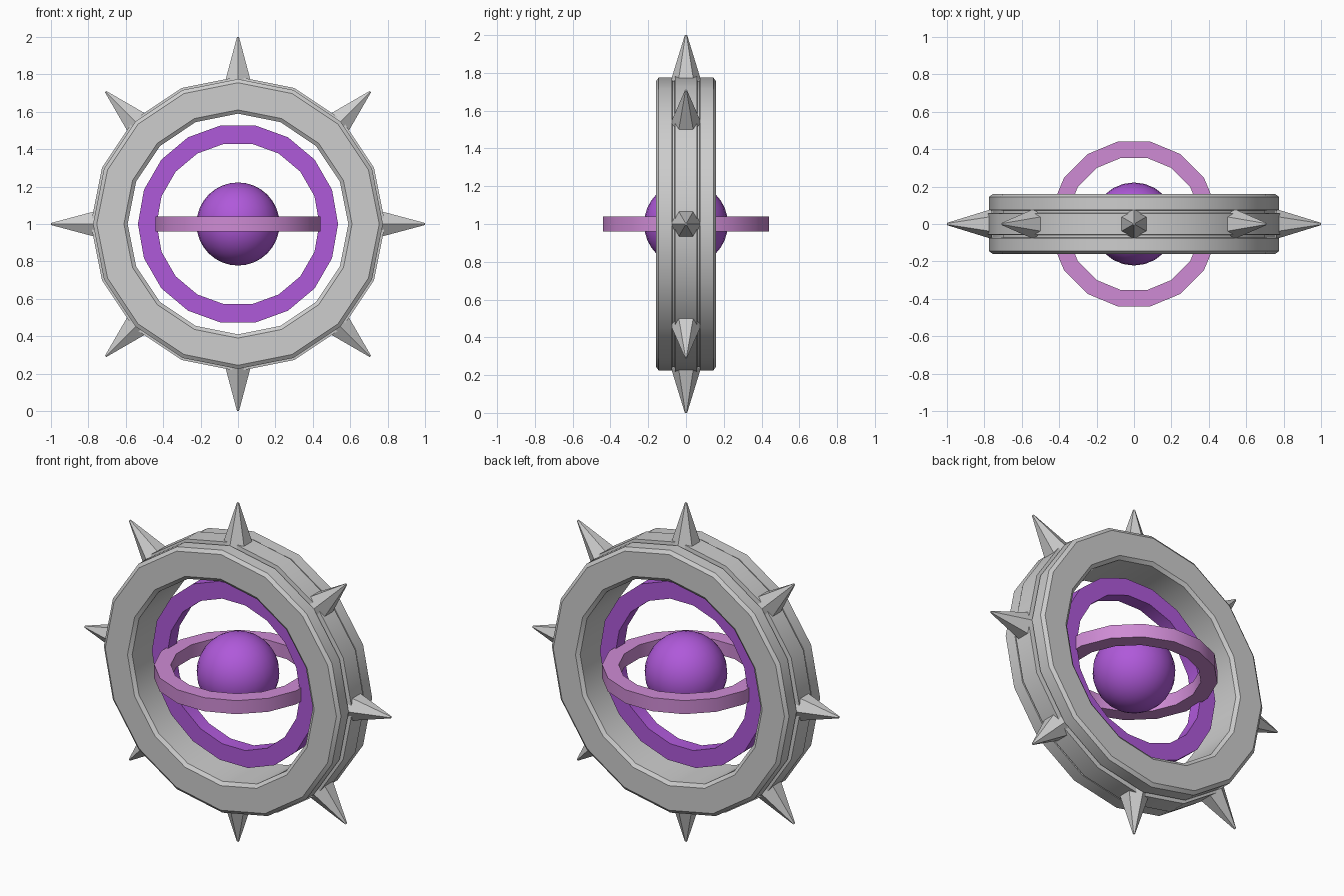
import bpy, bmesh
from math import pi, sin, cos, radians
from mathutils import Matrix, Vector

cube = bpy.data.objects.get("Cube")
if cube:
    bpy.data.objects.remove(cube)

CENTRE = Vector((0, 0, 1))


def material(name, colour):
    mat = bpy.data.materials.new(name)
    mat.use_nodes = True
    mat.diffuse_color = (*colour, 1)
    mat.node_tree.nodes["Principled BSDF"].inputs["Base Color"].default_value = (*colour, 1)
    return mat


def finish(name, bm, mat, angle):
    bmesh.ops.recalc_face_normals(bm, faces=bm.faces)
    mesh = bpy.data.meshes.new(name)
    bm.to_mesh(mesh)
    bm.free()
    mesh.materials.append(mat)
    obj = bpy.data.objects.new(name, mesh)
    obj.location = CENTRE
    bpy.context.collection.objects.link(obj)
    bpy.ops.object.select_all(action="DESELECT")
    obj.select_set(True)
    bpy.context.view_layer.objects.active = obj
    bpy.ops.object.shade_smooth_by_angle(angle=radians(angle))
    return obj


def ring(name, profile, sides, start, mat, flat=False):
    """Sweep a closed (radius, depth) profile round the y axis, or the z axis if flat."""
    bm = bmesh.new()
    loops = []
    for i in range(sides):
        a = start + 2 * pi * i / sides
        loops.append([bm.verts.new((r * cos(a), r * sin(a), d) if flat
                                   else (r * cos(a), d, r * sin(a))) for r, d in profile])
    n = len(profile)
    for i in range(sides):
        a, b = loops[i], loops[(i + 1) % sides]
        for j in range(n):
            k = (j + 1) % n
            bm.faces.new((a[j], a[k], b[k], b[j]))
    return finish(name, bm, mat, 25)


def band(inner, outer, half):
    return [(inner, -half), (outer, -half), (outer, half), (inner, half)]


steel = material("light grey", (0.61, 0.61, 0.61))
purple = material("purple", (0.43, 0.10, 0.70))
orchid = material("orchid", (0.62, 0.26, 0.66))

# Outer rim: bevelled edges, two grooves and a slightly raised centre band
half_profile = [(0.59, 0.145), (0.61, 0.16), (0.755, 0.16), (0.775, 0.145),
                (0.775, 0.075), (0.757, 0.072), (0.757, 0.06), (0.787, 0.057)]
rim_profile = half_profile + [(r, -d) for r, d in reversed(half_profile)]
ring("outer_rim", rim_profile, 16, 0, steel)

# Gimbal rings
ring("upright_ring", band(0.435, 0.535, 0.04), 18, 0, purple)
ring("level_ring", band(0.36, 0.449, 0.04), 16, pi / 16, orchid, flat=True)

# Core ball
bm = bmesh.new()
bmesh.ops.create_uvsphere(bm, u_segments=24, v_segments=16, radius=0.222)
finish("core_ball", bm, purple, 40)

# Eight six-sided spikes round the rim
for i in range(8):
    bm = bmesh.new()
    bmesh.ops.create_cone(bm, cap_ends=True, segments=6, radius1=0.08, radius2=0.006, depth=0.24)
    place = Matrix.Rotation(i * pi / 4, 4, "Y") @ Matrix.Translation((0, 0, 0.88))
    # Turn a corner of the hexagon towards the front
    bm.transform(place @ Matrix.Rotation(pi / 2, 4, "Z"))
    # The primitive may start on either axis, so align its widest axis with depth
    if max(v.co.y for v in bm.verts) < 0.075:
        bm.transform(place @ Matrix.Rotation(pi / 2, 4, "Z") @ place.inverted())
    finish(f"spike_{i + 1}", bm, steel, 30)
